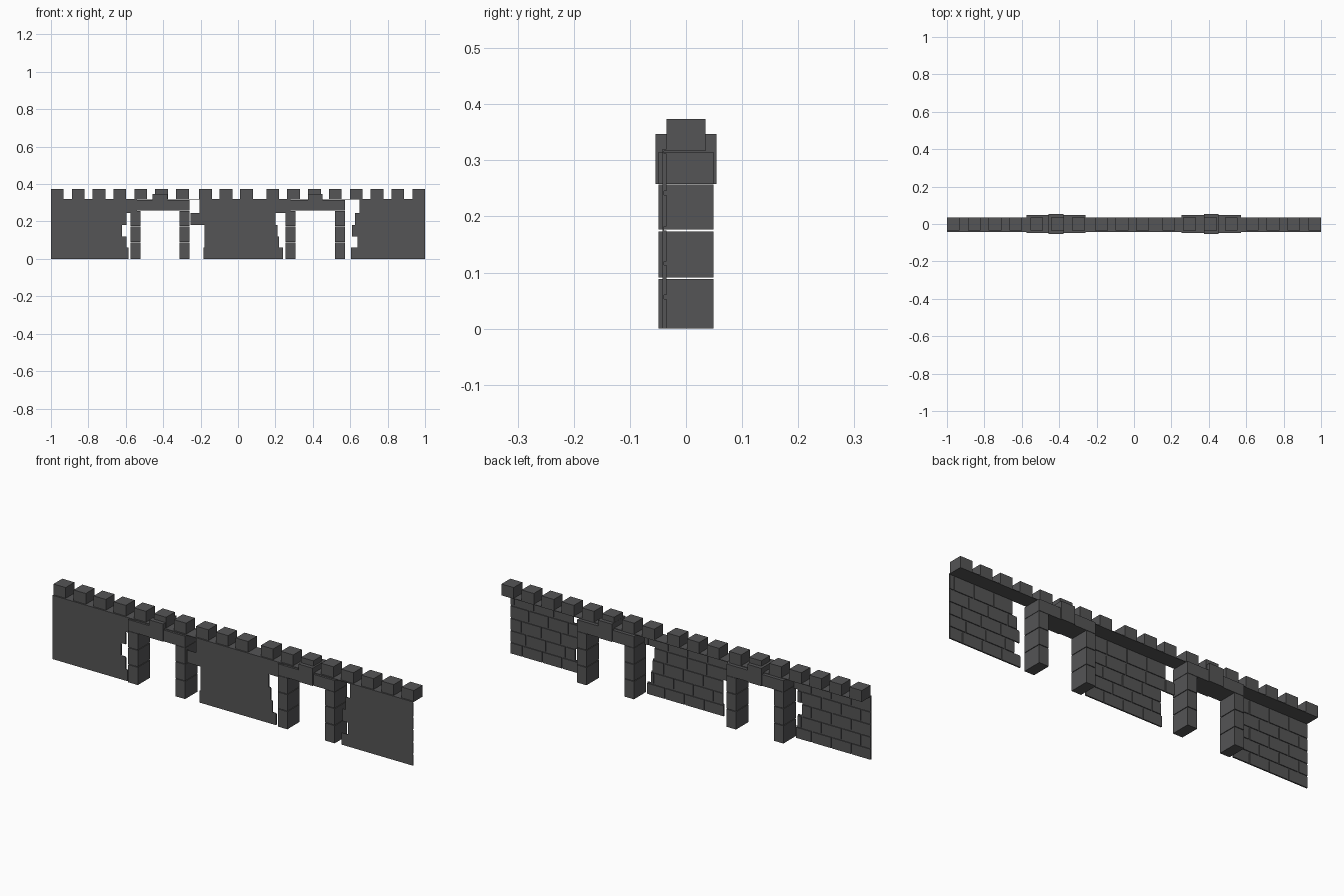
import bpy, bmesh

if "Cube" in bpy.data.objects:
    bpy.data.objects.remove(bpy.data.objects["Cube"], do_unlink=True)

stone = bpy.data.materials.new("dark grey stone")
stone.use_nodes = True
colour = (0.09, 0.09, 0.092, 1)
stone.diffuse_color = colour
stone.node_tree.nodes["Principled BSDF"].inputs["Base Color"].default_value = colour


def add_box(bm, x, y, z):
    """Box between (min, max) ranges on each axis."""
    verts = bmesh.ops.create_cube(bm, size=1)["verts"]
    for v in verts:
        for i, (lo, hi) in enumerate((x, y, z)):
            v.co[i] = lo if v.co[i] < 0 else hi


def boxes(name, items):
    bm = bmesh.new()
    for x, y, z in items:
        add_box(bm, x, y, z)
    mesh = bpy.data.meshes.new(name)
    bm.to_mesh(mesh)
    bm.free()
    mesh.materials.append(stone)
    obj = bpy.data.objects.new(name, mesh)
    bpy.context.collection.objects.link(obj)
    return obj


# Brick courses shared by all walls
COURSES = [0, 0.06, 0.12, 0.182, 0.245, 0.319]
BRICK, JOINT = 0.11, 0.007


def wall(name, left_ends, right_ends):
    """Thin flat sheet with raised running-bond bricks on its rear."""
    panels, bricks = [], []
    for row, (x0, x1) in enumerate(zip(left_ends, right_ends)):
        z0, z1 = COURSES[row], COURSES[row + 1]
        panels.append(((x0, x1), (-0.042, -0.039), (z0, z1)))
        x = x0 - (BRICK / 2 if row % 2 else 0)
        while x < x1 - JOINT:
            a, b = max(x, x0), min(x + BRICK - JOINT, x1)
            if b - a > JOINT:
                bricks.append(((a, b), (-0.039, -0.035), (z0, z1 - JOINT)))
            x += BRICK
    boxes(name + "_panel", panels)
    boxes(name + "_bricks", bricks)


wall("right_wall", [-1] * 5, [-0.585, -0.595, -0.62, -0.595, -0.54])
wall("middle_wall", [-0.185, -0.18, -0.18, -0.255, -0.205], [0.24, 0.22, 0.21, 0.2, 0.28])
wall("left_wall", [0.605, 0.64, 0.61, 0.625, 0.65], [1] * 5)

# Walkway sheet along the whole top
boxes("walkway", [((-1, 1), (-0.042, 0.035), (0.317, 0.32))])

# Merlons: one run from each end, meeting in the middle wall
PITCH, WIDTH = 0.1115, 0.068
starts = [-1 + PITCH * i for i in range(7)] + [-0.208, -0.098, 0.012]
starts += [0.932 - PITCH * i for i in range(8)]
boxes("merlons", [((x, x + WIDTH), (-0.035, 0.035), (0.32, 0.374)) for x in starts])


def gate(name, cx):
    """Two block pillars carrying a three-piece lintel."""
    half, inner, key, gap = 0.158, 0.105, 0.039, 0.0015
    pillars = []
    for side in (-1, 1):
        x = sorted((cx + side * inner, cx + side * half))
        for z0, z1 in ((0, 0.09), (0.09, 0.175), (0.175, 0.258)):
            pillars.append((x, (-0.049, 0.049), (z0 + gap, z1 - gap)))
    boxes(name + "_pillars", pillars)
    boxes(name + "_lintel", [
        (sorted((cx + s * key, cx + s * half)), (-0.049, 0.049), (0.258, 0.315)) for s in (-1, 1)])
    boxes(name + "_keystone", [((cx - key, cx + key), (-0.054, 0.054), (0.258, 0.347))])


gate("right_gate", -0.417)
gate("left_gate", 0.413)
# Rest the pillar feet on the ground
for obj in bpy.context.scene.objects:
    if obj.name.endswith("_pillars"):
        for v in obj.data.vertices:
            if v.co.z < 0.01:
                v.co.z = 0
